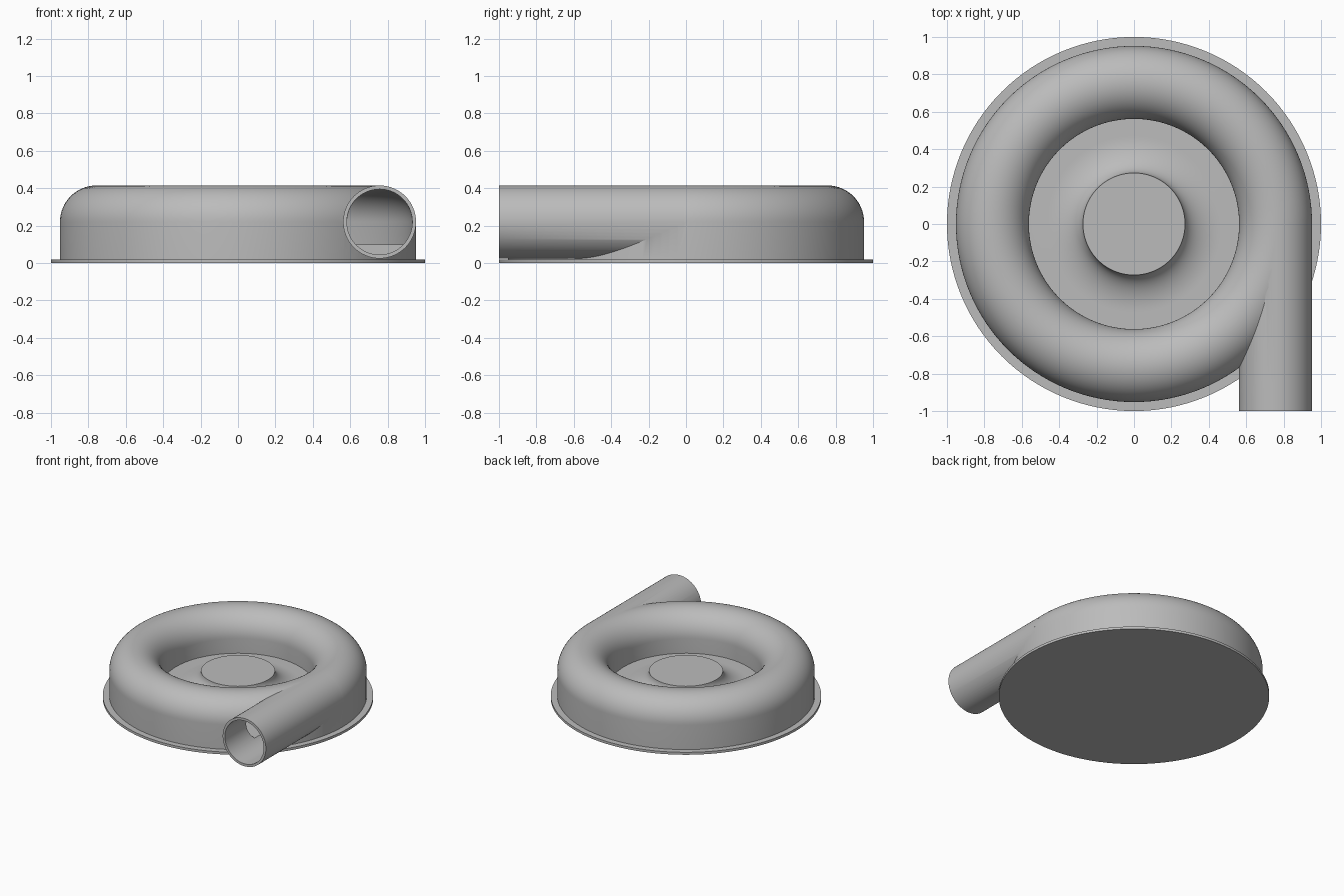
import bpy, bmesh
from math import sin, cos, pi, radians
from mathutils import Matrix

if "Cube" in bpy.data.objects:
    bpy.data.objects.remove(bpy.data.objects["Cube"])

RING, MID = 0.757, 0.22       # centre line of the ring channel
OUTER, INNER = 0.195, 0.174   # outside and inside radius of the channel
FLOOR, FLANGE = 0.1, 0.02

grey = bpy.data.materials.new("plain grey")
grey.use_nodes = True
colour = (0.5, 0.5, 0.5, 1)
grey.diffuse_color = colour
grey.node_tree.nodes["Principled BSDF"].inputs["Base Color"].default_value = colour


def finish(name, bm):
    bmesh.ops.remove_doubles(bm, verts=bm.verts, dist=1e-5)
    bmesh.ops.recalc_face_normals(bm, faces=bm.faces)
    mesh = bpy.data.meshes.new(name)
    bm.to_mesh(mesh)
    bm.free()
    mesh.materials.append(grey)
    obj = bpy.data.objects.new(name, mesh)
    bpy.context.collection.objects.link(obj)
    return obj


def lathe(name, profile, closed=False, steps=128):
    bm = bmesh.new()
    verts = [bm.verts.new((r, 0, z)) for r, z in profile]
    edges = [bm.edges.new(pair) for pair in zip(verts, verts[1:])]
    if closed:
        edges.append(bm.edges.new((verts[-1], verts[0])))
    bmesh.ops.spin(bm, geom=verts + edges, cent=(0, 0, 0), axis=(0, 0, 1),
                   angle=2 * pi, steps=steps, use_merge=True)
    return finish(name, bm)


def pipe(name, radius, start, end):
    bm = bmesh.new()
    place = Matrix.Translation((RING, (start + end) / 2, MID)) @ Matrix.Rotation(pi / 2, 4, "X")
    bmesh.ops.create_cone(bm, cap_ends=True, segments=64, radius1=radius,
                          radius2=radius, depth=end - start, matrix=place)
    return finish(name, bm)


def half_round(radius, steps=32):
    return [(RING + radius * cos(pi * i / steps), MID + radius * sin(pi * i / steps))
            for i in range(steps + 1)]


def combine(target, tool, operation):
    mod = target.modifiers.new(operation, "BOOLEAN")
    mod.operation, mod.object, mod.solver = operation, tool, "EXACT"
    bpy.context.view_layer.objects.active = target
    bpy.ops.object.modifier_apply(modifier=mod.name)
    bpy.data.objects.remove(tool)


# Housing: base flange, rounded ring, sunken floor and flared hub
hub_r, flare_r, hub_z = 0.273, 0.47, 0.22
flare = [(flare_r - (flare_r - hub_r) * sin(a), hub_z - (hub_z - FLOOR) * cos(a))
         for a in (pi / 2 * i / 16 for i in range(17))]
profile = [(0, 0), (1, 0), (1, FLANGE), (RING + OUTER, FLANGE)]
profile += half_round(OUTER) + [(RING - OUTER, FLOOR)] + flare + [(0, hub_z)]
housing = lathe("blower_housing", profile)

# Outlet pipe leaving the ring at a tangent
combine(housing, pipe("outlet_pipe", OUTER, -1, -0.01), "UNION")

# Hollow channel and outlet bore
channel = half_round(INNER) + [(RING - INNER, FLOOR), (RING + INNER, FLOOR)]
combine(housing, lathe("channel_cutter", channel, closed=True), "DIFFERENCE")
combine(housing, pipe("bore_cutter", INNER + 0.001, -1.1, 0), "DIFFERENCE")

bpy.ops.object.select_all(action="DESELECT")
housing.select_set(True)
bpy.context.view_layer.objects.active = housing
bpy.ops.object.shade_smooth_by_angle(angle=radians(30))
